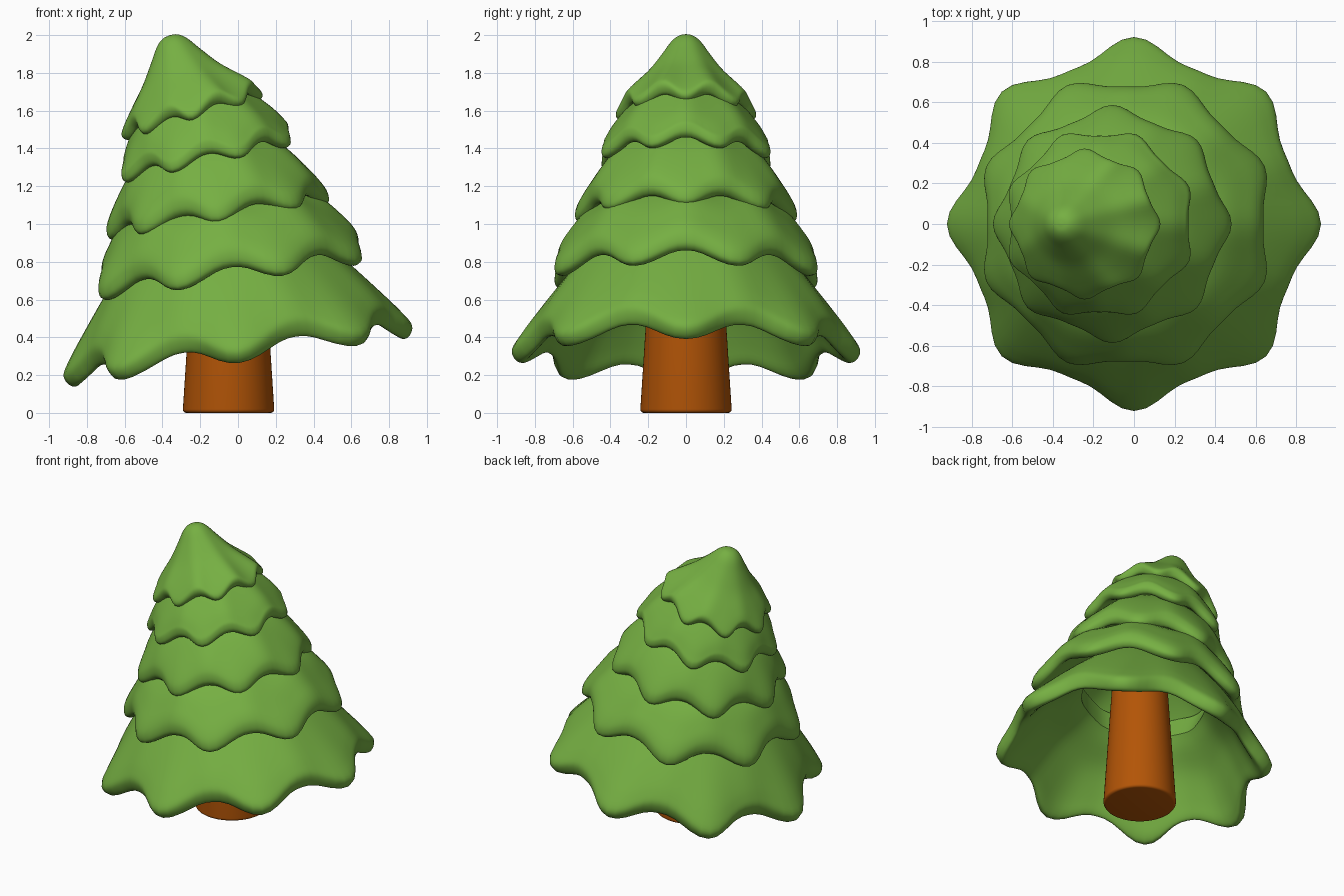
import bpy, bmesh, math
from mathutils import Vector

if "Cube" in bpy.data.objects:
    bpy.data.objects.remove(bpy.data.objects["Cube"])


def material(name, rgb):
    m = bpy.data.materials.new(name)
    m.diffuse_color = (*rgb, 1)
    m.use_nodes = True
    m.node_tree.nodes["Principled BSDF"].inputs["Base Color"].default_value = m.diffuse_color
    return m


green = material("green", (0.18, 0.43, 0.055))
brown = material("brown", (0.45, 0.09, 0.002))


def smooth_profile(pts, steps=4):
    # Catmull-Rom curve through the profile points
    p = [Vector(q) for q in pts]
    p = [2 * p[0] - p[1]] + p + [2 * p[-1] - p[-2]]
    out = []
    for a, b, c, d in zip(p, p[1:], p[2:], p[3:]):
        for i in range(steps):
            t = i / steps
            out.append(0.5 * (2 * b + (c - a) * t + (2 * a - 5 * b + 4 * c - d) * t * t
                              + (3 * b - a - 3 * c + d) * t ** 3))
    return out + [p[-2]]


def make_object(name, bm, mat, angle):
    bmesh.ops.recalc_face_normals(bm, faces=bm.faces)
    me = bpy.data.meshes.new(name)
    bm.to_mesh(me)
    bm.free()
    me.materials.append(mat)
    ob = bpy.data.objects.new(name, me)
    bpy.context.collection.objects.link(ob)
    bpy.ops.object.select_all(action='DESELECT')
    ob.select_set(True)
    bpy.context.view_layer.objects.active = ob
    bpy.ops.object.shade_smooth_by_angle(angle=math.radians(angle))
    return ob


def tier(name, cx, tilt, lean, phase, pull, lift, pts, n=96):
    # hollow scalloped skirt with eight tips: outer profile, rolled rim, inner profile
    radius = max(r for r, z in pts)
    zb = min(z for r, z in pts)
    bm = bmesh.new()
    rings = []
    for r, z in smooth_profile(pts):
        r = max(r, 0)
        ring = []
        for i in range(n):
            a = 2 * math.pi * i / n
            tip = 0.5 + 0.5 * math.cos(8 * (a - phase))
            w = (r / radius) ** 3
            rr = r * (1 - pull * w * (1 - tip ** 1.7))
            x, y = rr * math.cos(a), rr * math.sin(a)
            dz = lift * w * (1 - tip ** 1.15)
            ring.append(bm.verts.new((cx + x - lean * (z - zb), y, z + dz + tilt * x)))
        rings.append(ring)
    if pts[0][0] > 0:
        rings.append(rings[0])  # open top: join inner wall back to outer wall
    for p, q in zip(rings, rings[1:]):
        for i in range(n):
            j = (i + 1) % n
            bm.faces.new((p[i], p[j], q[j], q[i]))
    bmesh.ops.remove_doubles(bm, verts=bm.verts, dist=1e-5)
    make_object(name, bm, green, 40)


half = math.pi / 8
# Foliage, bottom to top
tier("bottom_tier", 0.01, 0.145, 0.17, 0, 0.11, 0.115,
     [(.44, .94), (.54, .83), (.65, .70), (.79, .525), (.87, .42), (.92, .34), (.91, .29),
      (.87, .265), (.82, .30), (.75, .40), (.62, .58), (.48, .71), (.41, .79)])
tier("second_tier", -0.035, 0.14, 0.17, half, 0.085, 0.10,
     [(.28, 1.24), (.41, 1.14), (.555, 1.02), (.66, .89), (.715, .81), (.74, .75), (.735, .70),
      (.69, .69), (.65, .73), (.55, .87), (.42, 1.0), (.26, 1.12)])
tier("third_tier", -0.10, 0.165, 0.18, 0, 0.085, 0.085,
     [(.20, 1.53), (.31, 1.44), (.41, 1.34), (.495, 1.23), (.56, 1.13), (.585, 1.07),
      (.58, 1.02), (.53, 1.01), (.48, 1.07), (.40, 1.19), (.28, 1.30), (.18, 1.40)])
tier("fourth_tier", -0.163, 0.22, 0.2, half, 0.085, 0.075,
     [(.15, 1.75), (.23, 1.69), (.32, 1.59), (.405, 1.48), (.455, 1.40), (.475, 1.36), (.47, 1.32),
      (.43, 1.315), (.38, 1.36), (.30, 1.46), (.20, 1.55), (.13, 1.62)])
tier("top_tier", -0.235, 0.30, 0.28, 0, 0.085, 0.07,
     [(0, 2.0), (.04, 1.992), (.08, 1.96), (.13, 1.89), (.20, 1.795), (.28, 1.705), (.34, 1.635),
      (.37, 1.59), (.365, 1.56), (.33, 1.55), (.28, 1.60), (.20, 1.69), (.10, 1.80), (0, 1.88)])

# Tapered trunk with a softened bottom edge
bm = bmesh.new()
bmesh.ops.create_cone(bm, cap_ends=True, segments=64, radius1=0.243, radius2=0.185, depth=0.9)
bmesh.ops.translate(bm, verts=bm.verts, vec=(-0.05, 0, 0.45))
rim = [e for e in bm.edges if all(v.co.z < 0.01 for v in e.verts)]
bmesh.ops.bevel(bm, geom=rim, offset=0.02, segments=4, profile=0.5, affect='EDGES')
make_object("trunk", bm, brown, 40)
